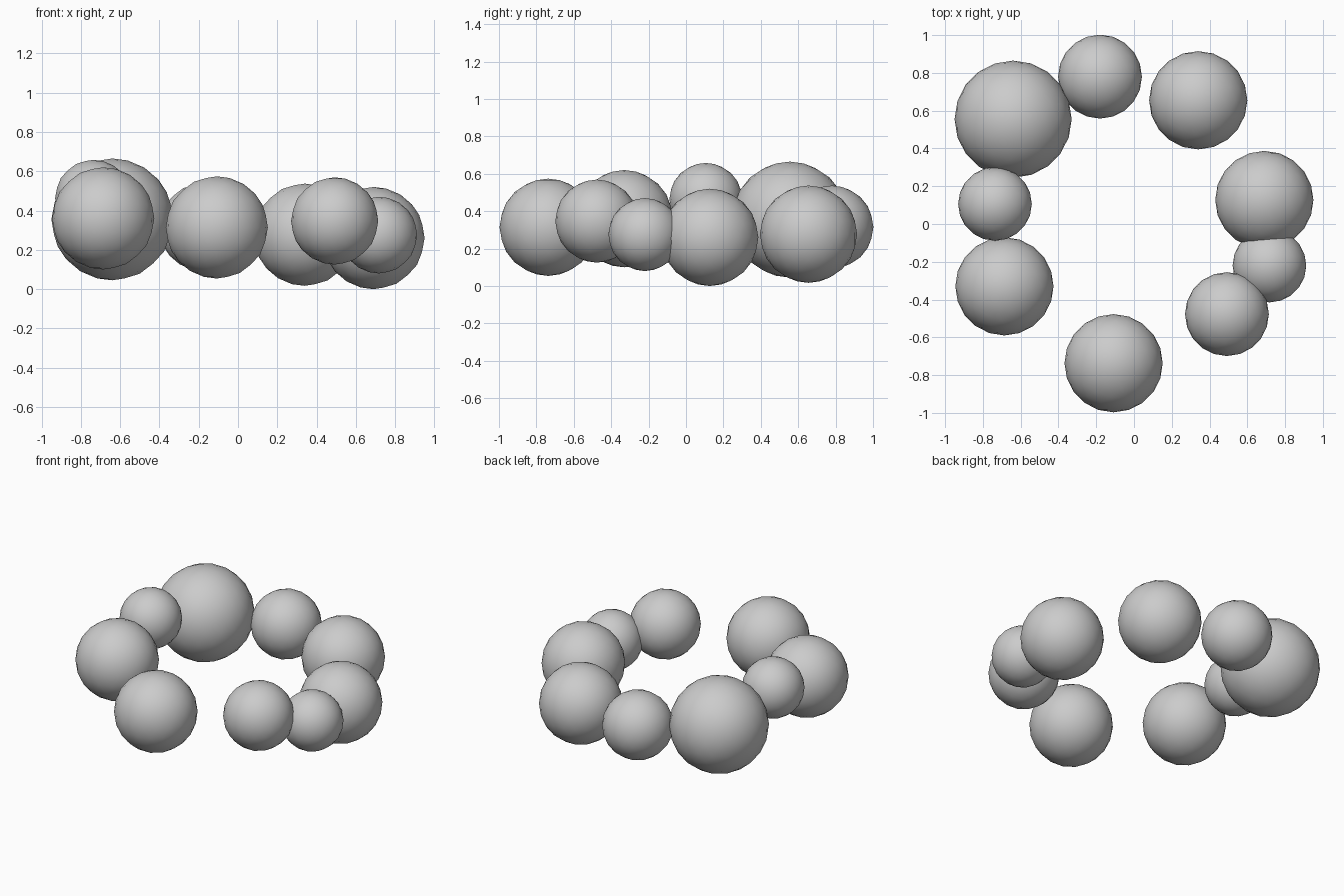
import bpy

cube = bpy.data.objects.get("Cube")
if cube:
    bpy.data.objects.remove(cube, do_unlink=True)

# One plain grey for every ball
grey = bpy.data.materials.new("light_grey")
grey.use_nodes = True
colour = (0.6, 0.6, 0.6, 1.0)
grey.diffuse_color = colour
grey.node_tree.nodes["Principled BSDF"].inputs["Base Color"].default_value = colour

# Shared radii
SMALL, MEDIUM, LARGE, HUGE = 0.195, 0.222, 0.26, 0.31


def ball(name, radius, centre):
    """Low-poly, smooth shaded ball."""
    bpy.ops.mesh.primitive_ico_sphere_add(subdivisions=3, radius=radius, location=centre)
    obj = bpy.context.object
    obj.name = name
    obj.data.materials.append(grey)
    bpy.ops.object.shade_smooth()


# Loose ring of balls, clockwise from the back
RING = [
    ("back_ball", MEDIUM, (-0.18, 0.78, 0.315)),
    ("back_left_ball", LARGE, (0.34, 0.655, 0.277)),
    ("left_ball", LARGE, (0.69, 0.127, 0.26)),
    ("left_small_ball", SMALL, (0.717, -0.22, 0.275)),
    ("front_left_ball", MEDIUM, (0.492, -0.477, 0.347)),
    ("front_ball", LARGE, (-0.108, -0.737, 0.314)),
    ("front_right_ball", LARGE, (-0.686, -0.33, 0.36)),
    ("right_small_ball", SMALL, (-0.736, 0.106, 0.463)),
    ("back_right_ball", HUGE, (-0.64, 0.555, 0.355)),
]
for name, radius, centre in RING:
    ball(name, radius, centre)
